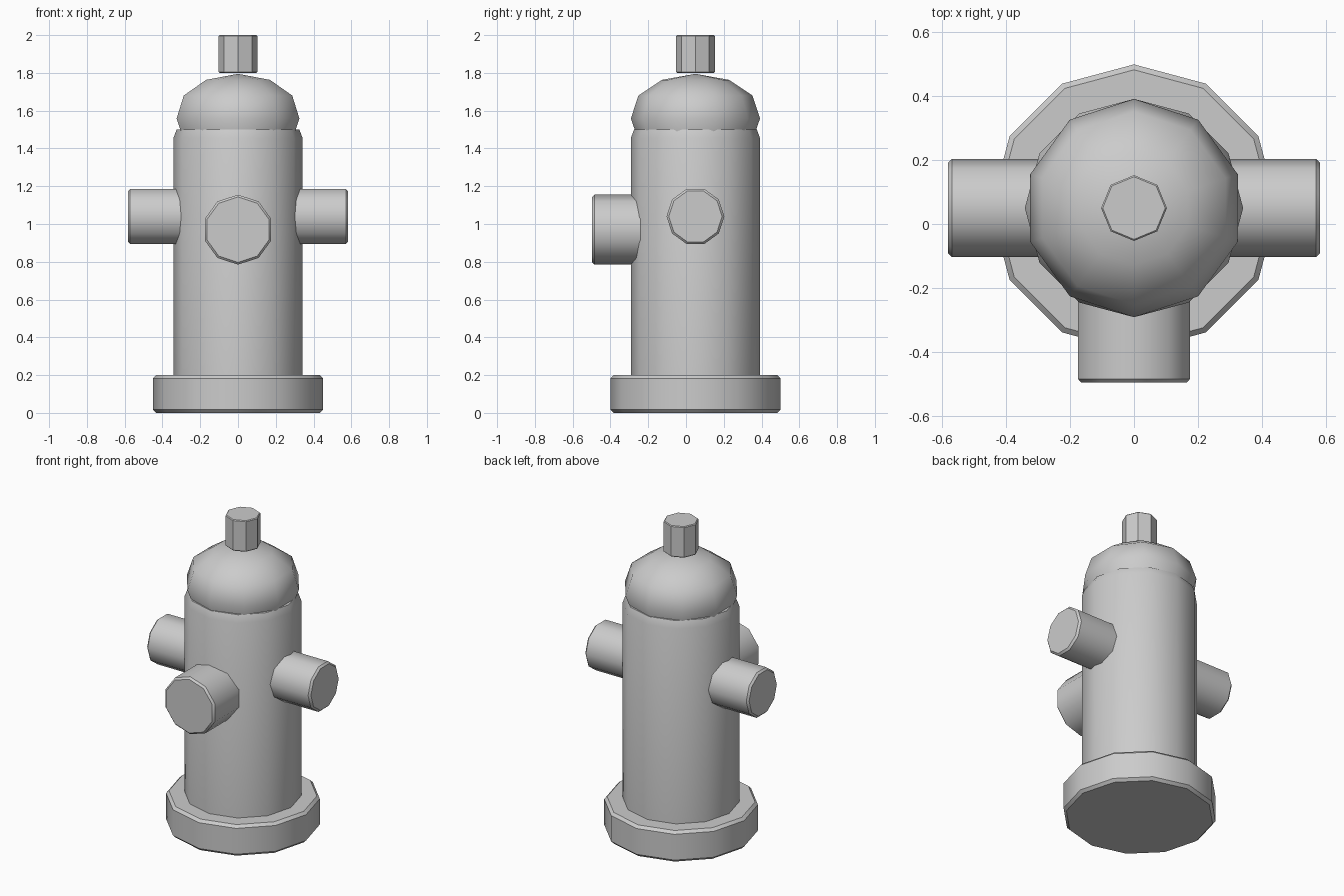
import bpy, math
from mathutils import Matrix, Vector

if "Cube" in bpy.data.objects:
    bpy.data.objects.remove(bpy.data.objects["Cube"])

CY = 0.05  # y of the hydrant axis

metal = bpy.data.materials.new("grey metal")
metal.diffuse_color = (0.6, 0.6, 0.6, 1)
metal.use_nodes = True
metal.node_tree.nodes["Principled BSDF"].inputs["Base Color"].default_value = metal.diffuse_color


def lathe(name, sides, profile, origin, tilt=Matrix(), smooth=40):
    """Spin (radius, height) pairs round local z, a vertex lying on local y."""
    verts, faces, rings = [], [], []
    for r, h in profile:
        n = 1 if r == 0 else sides
        rings.append([len(verts) + i for i in range(n)])
        for i in range(n):
            a = math.pi / 2 + math.tau * i / sides
            verts.append((r * math.cos(a), r * math.sin(a), h))
    for lo, hi in zip(rings, rings[1:]):
        for i in range(sides):
            j = (i + 1) % sides
            if len(hi) == 1:
                faces.append((lo[i], lo[j], hi[0]))
            else:
                faces.append((lo[i], lo[j], hi[j], hi[i]))
    faces.append(rings[0][::-1])
    if len(rings[-1]) > 1:
        faces.append(rings[-1])
    mesh = bpy.data.meshes.new(name)
    mesh.from_pydata(verts, [], faces)
    mesh.transform(Matrix.Translation(Vector(origin)) @ tilt)
    mesh.materials.append(metal)
    ob = bpy.data.objects.new(name, mesh)
    bpy.context.collection.objects.link(ob)
    bpy.ops.object.select_all(action='DESELECT')
    bpy.context.view_layer.objects.active = ob
    ob.select_set(True)
    bpy.ops.object.shade_smooth_by_angle(angle=math.radians(smooth))
    return ob


def drum(r, z0, z1, b):
    """Profile of a cylinder with chamfered rims."""
    return [(r - b, z0), (r, z0 + b), (r, z1 - b), (r - b, z1)]


# Foot flange and barrel
lathe("base", 12, drum(0.45, 0, 0.2, 0.017), (0, CY, 0))
lathe("barrel", 12, [(0.342, 0.1), (0.342, 1.455), (0.325, 1.5)], (0, CY, 0))

# Domed bonnet, its lower ring sunk into the barrel
dome = [(0.30, 1.44), (0.342, 1.558), (0.302, 1.68), (0.178, 1.763), (0, 1.795)]
lathe("bonnet", 10, dome, (0, CY, 0))

# Operating nut on top
lathe("top_nut", 8, drum(0.103, 1.8, 2.0, 0.005), (0, CY, 0), smooth=30)

# Large front outlet and two side outlets
lathe("front_outlet", 10, drum(0.185, 0.2, 0.547, 0.012), (0, CY, 0.97),
      Matrix.Rotation(math.pi / 2, 4, 'X'))
for side, s in (("left", -1), ("right", 1)):
    lathe(side + "_outlet", 10, drum(0.153, 0.2, 0.583, 0.012), (0, CY, 1.04),
          Matrix.Rotation(s * math.pi / 2, 4, 'Y'))
